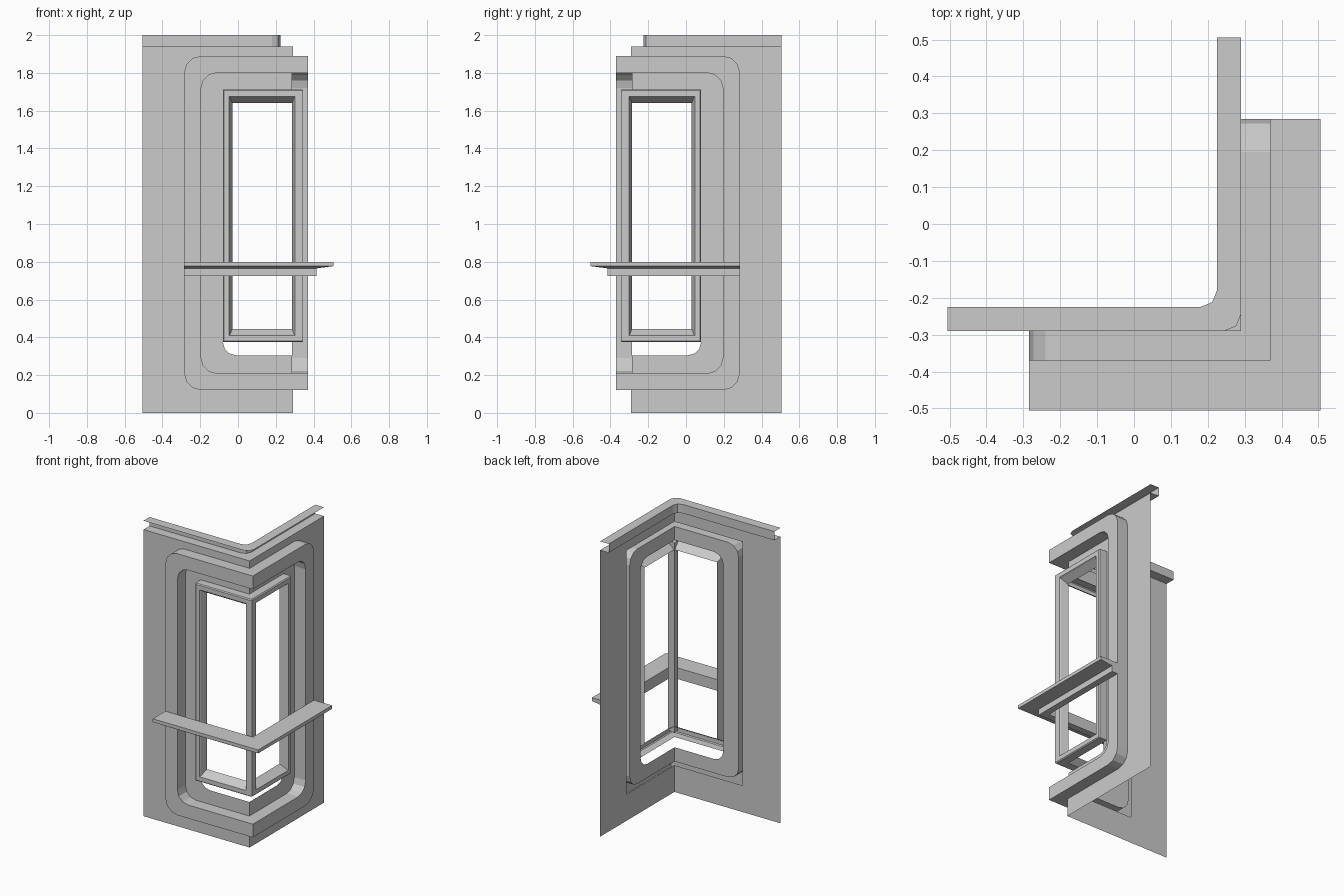
import bpy, bmesh
from math import cos, sin, pi
from mathutils import Vector

if "Cube" in bpy.data.objects:
    bpy.data.objects.remove(bpy.data.objects["Cube"])

# Corner wall module: the front wing is modelled up to the mitre plane x = -y,
# then reflected across that plane to make the side wing.


def make(name, rows, closed=False, cap=None):
    """Skin a list of equally long point rows and reflect the result."""
    bm = bmesh.new()
    for flip in (False, True):
        grid = [[bm.verts.new((-y, -x, z) if flip else (x, y, z)) for x, y, z in row]
                for row in rows]
        pairs = list(zip(grid, grid[1:]))
        if closed:
            pairs.append((grid[-1], grid[0]))
        for a, b in pairs:
            for i in range(len(a) - 1):
                f = [a[i], a[i + 1], b[i + 1], b[i]]
                bm.faces.new(f[::-1] if flip else f)
        if cap is not None:
            f = [row[cap] for row in grid]
            bm.faces.new(f[::-1] if flip else f)
    bmesh.ops.remove_doubles(bm, verts=bm.verts, dist=0.0004)
    bmesh.ops.dissolve_degenerate(bm, edges=bm.edges, dist=0.0001)
    bmesh.ops.recalc_face_normals(bm, faces=bm.faces)
    me = bpy.data.meshes.new(name)
    bm.to_mesh(me)
    bm.free()
    ob = bpy.data.objects.new(name, me)
    bpy.context.collection.objects.link(ob)
    return ob


def loop(left, lo, hi, y, r=0.0, segs=3):
    """U-shaped outline in the front wing, open at the mitre plane."""
    pts = [(-y, y, hi)]
    for cz, start in ((hi - r, pi / 2), (lo + r, pi)):
        for i in range(segs + 1):
            a = start + pi / 2 * i / segs
            pts.append((left + r + r * cos(a), y, cz + r * sin(a)))
    return pts + [(-y, y, lo)]


def run(left, d, z, r=0.0):
    """Horizontal line along the front wing, optionally rounded at the corner."""
    k = d - r + r * cos(pi / 4)
    return [(left, -d, z), (d - r, -d, z), (k, -k, z)]


# Wall sheet with its wrap-around hole
make("wall", [loop(-0.505, 0, 1.94, -0.29), loop(-0.22, 0.18, 1.83, -0.29)])

# Raised window surround with recessed inner ring
make("window_surround", [
    loop(-0.285, 0.12, 1.89, -0.29, 0.09),
    loop(-0.285, 0.12, 1.89, -0.37, 0.09),
    loop(-0.195, 0.21, 1.80, -0.37, 0.08),
    loop(-0.195, 0.21, 1.80, -0.285, 0.08),
    loop(-0.08, 0.305, 1.708, -0.285, 0.07)])

# Window frame with bevelled rim and sloping inner reveal
make("window_frame", [
    loop(-0.08, 0.375, 1.712, -0.285),
    loop(-0.08, 0.375, 1.712, -0.339),
    loop(-0.074, 0.381, 1.706, -0.345),
    loop(-0.047, 0.41, 1.675, -0.345),
    loop(-0.042, 0.415, 1.67, -0.335),
    loop(-0.03, 0.445, 1.64, -0.29)])

# Corner post of the window
post = [(0.345, -0.345), (0.302, -0.345), (0.297, -0.335), (0.285, -0.285)]
make("corner_post", [[(x, y, z) for x, y in post] for z in (0.40, 1.69)])

# Channel-shaped cornice along the wall top
make("cornice", [run(-0.505, 0.29, 1.94),
                 run(-0.505, 0.225, 1.94, 0.045),
                 run(-0.505, 0.225, 2.0, 0.045),
                 run(-0.505, 0.29, 2.0, 0.045)])

# Shelf with a bearer underneath
shelf = [(0.37, 0.80), (0.505, 0.80), (0.505, 0.777),
         (0.415, 0.765), (0.415, 0.725), (0.37, 0.725)]
make("shelf", [run(-0.285, d, z) for d, z in shelf], closed=True, cap=0)
